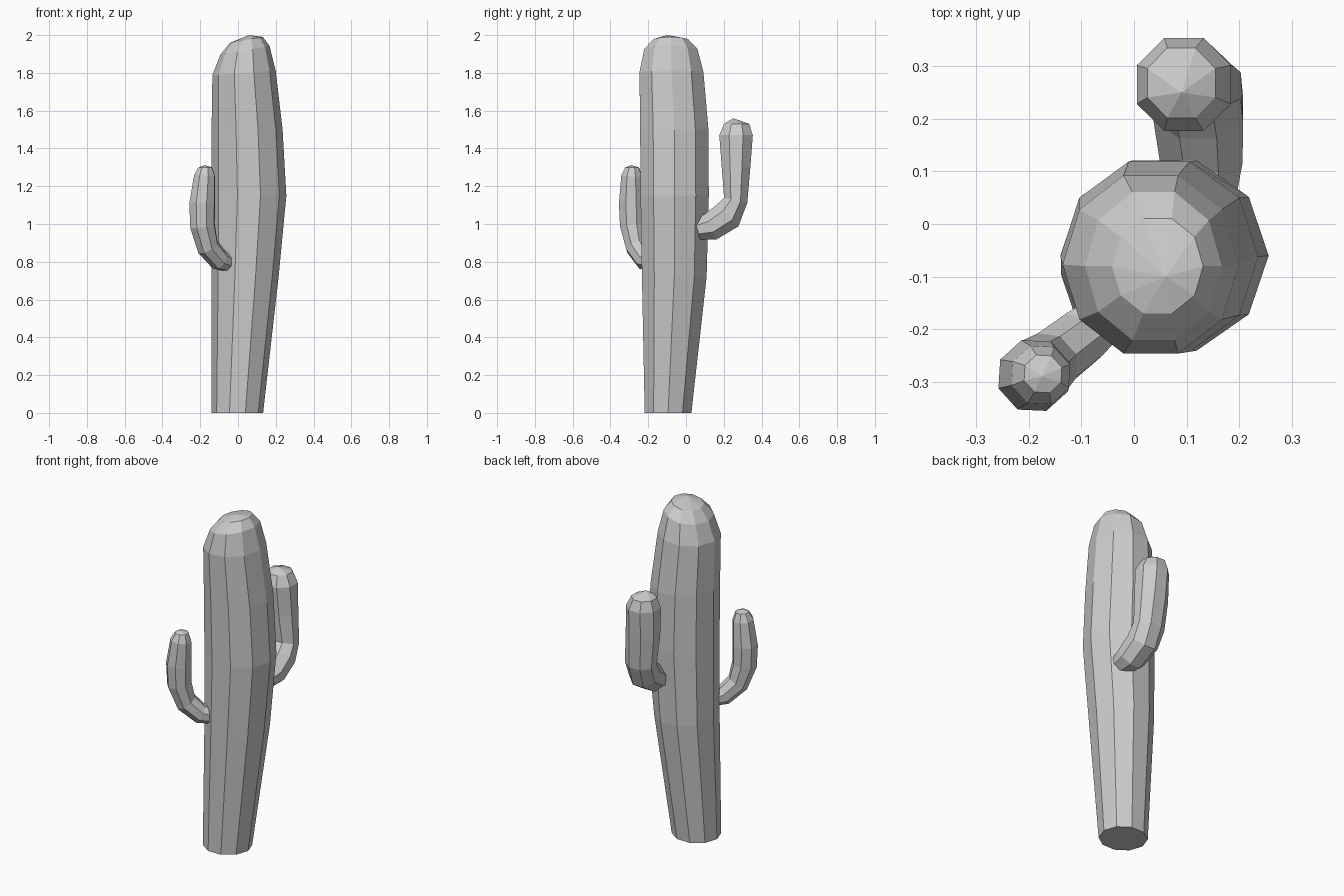
import bpy
import bmesh
from math import sin, cos, radians, pi
from mathutils import Vector


def loft(name, heading, sides, sections, tip, twist=0.0):
    """Skin rings (centre, lean in degrees, radius along heading, radius across)."""
    head = Vector((cos(radians(heading)), sin(radians(heading)), 0))
    across = Vector((-head.y, head.x, 0))
    bm = bmesh.new()
    rings = []
    for x, y, z, lean, r_along, r_across in sections:
        t = radians(lean)
        along = head * cos(t) - Vector((0, 0, sin(t)))
        ring = []
        for i in range(sides):
            a = 2 * pi * i / sides + twist
            p = Vector((x, y, z)) + along * r_along * cos(a) + across * r_across * sin(a)
            ring.append(bm.verts.new(p))
        rings.append(ring)
    for low, high in zip(rings, rings[1:]):
        for i in range(sides):
            j = (i + 1) % sides
            bm.faces.new((low[i], low[j], high[j], high[i]))
    bm.faces.new(rings[0][::-1])
    apex = bm.verts.new(tip)
    for i in range(sides):
        bm.faces.new((rings[-1][i], rings[-1][(i + 1) % sides], apex))
    bmesh.ops.recalc_face_normals(bm, faces=bm.faces)
    mesh = bpy.data.meshes.new(name)
    bm.to_mesh(mesh)
    bm.free()
    obj = bpy.data.objects.new(name, mesh)
    bpy.context.collection.objects.link(obj)
    return obj


# Trunk: narrow foot, swelling towards the back right, rounded crown
loft("trunk", 0, 10, [
    (-0.003, -0.095, 0.00, 0, 0.136, 0.130),
    (0.038, -0.062, 0.72, 0, 0.177, 0.180),
    (0.058, -0.060, 1.15, 0, 0.198, 0.190),
    (0.048, -0.062, 1.50, 0, 0.188, 0.190),
    (0.032, -0.077, 1.80, -4, 0.168, 0.178),
    (0.037, -0.080, 1.92, -10, 0.132, 0.148),
    (0.045, -0.080, 1.975, -10, 0.088, 0.095),
], (0.06, -0.10, 2.0))

# Larger arm at the back
loft("back_arm", 90, 8, [
    (0.130, 0.060, 0.970, 75, 0.060, 0.070),
    (0.128, 0.130, 0.985, 65, 0.080, 0.085),
    (0.122, 0.220, 1.045, 45, 0.088, 0.092),
    (0.115, 0.263, 1.125, 12, 0.068, 0.095),
    (0.100, 0.265, 1.300, 0, 0.082, 0.100),
    (0.095, 0.265, 1.470, 0, 0.096, 0.097),
    (0.090, 0.268, 1.530, 0, 0.072, 0.070),
], (0.09, 0.25, 1.56), pi / 8)

# Smaller arm at the front left
loft("front_arm", 222, 8, [
    (-0.040, -0.165, 0.790, 80, 0.045, 0.045),
    (-0.100, -0.215, 0.810, 62, 0.057, 0.057),
    (-0.160, -0.262, 0.880, 35, 0.062, 0.060),
    (-0.188, -0.285, 0.990, 10, 0.070, 0.068),
    (-0.190, -0.288, 1.110, 0, 0.072, 0.071),
    (-0.177, -0.287, 1.255, -5, 0.059, 0.059),
    (-0.173, -0.285, 1.300, 0, 0.038, 0.038),
], (-0.175, -0.29, 1.312), pi / 8)
